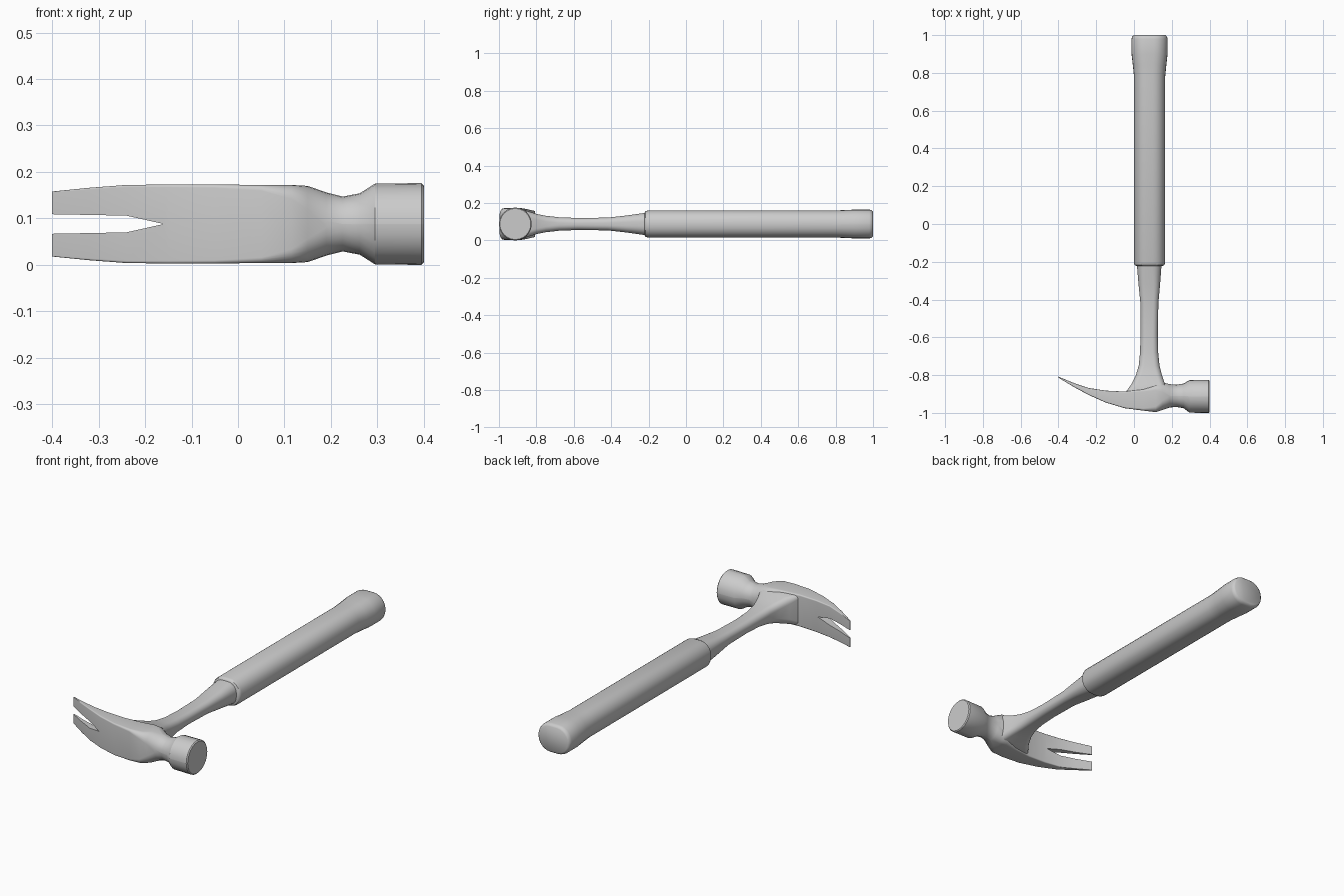
import bpy, bmesh, math
from mathutils import Vector

cube = bpy.data.objects.get("Cube")
if cube:
    bpy.data.objects.remove(cube, do_unlink=True)

MID_Z = 0.088

steel = bpy.data.materials.new("grey_steel")
steel.use_nodes = True
GREY = (0.6, 0.6, 0.6, 1)
steel.diffuse_color = GREY
steel.node_tree.nodes["Principled BSDF"].inputs["Base Color"].default_value = GREY


def rounded_rect(low, high, half_z, radius, steps=6):
    """Outline of a rounded rectangle; a circle when the radius fills it."""
    centre, half = (low + high) / 2, (high - low) / 2
    radius = min(radius, half * 0.999, half_z * 0.999)
    points = []
    for quarter, (sx, sz) in enumerate([(1, 1), (-1, 1), (-1, -1), (1, -1)]):
        for i in range(steps + 1):
            a = math.pi / 2 * (quarter + i / steps)
            points.append((centre + sx * (half - radius) + radius * math.cos(a),
                           MID_Z + sz * (half_z - radius) + radius * math.sin(a)))
    return points


def finish(name, bm, angle=32):
    bmesh.ops.recalc_face_normals(bm, faces=bm.faces)
    mesh = bpy.data.meshes.new(name)
    bm.to_mesh(mesh)
    bm.free()
    obj = bpy.data.objects.new(name, mesh)
    bpy.context.collection.objects.link(obj)
    mesh.materials.append(steel)
    smooth(obj, angle)
    return obj


def smooth(obj, angle):
    bpy.ops.object.select_all(action='DESELECT')
    obj.select_set(True)
    bpy.context.view_layer.objects.active = obj
    bpy.ops.object.shade_smooth_by_angle(angle=math.radians(angle))


def loft(name, sections, along_x, angle=32):
    """Skin sections of (position, low, high, half height, corner radius)."""
    bm = bmesh.new()
    rings = []
    for pos, low, high, half_z, radius in sections:
        ring = []
        for u, z in rounded_rect(low, high, half_z, radius):
            ring.append(bm.verts.new((pos, u, z) if along_x else (u, pos, z)))
        rings.append(ring)
    count = len(rings[0])
    for a, b in zip(rings, rings[1:]):
        for i in range(count):
            j = (i + 1) % count
            bm.faces.new((a[i], a[j], b[j], b[i]))
    bm.faces.new(rings[0])
    bm.faces.new(rings[-1])
    return finish(name, bm, angle)


# Head: claw tip, body, neck and round striking face
head = loft("hammer_head", [
    (-0.40, -0.814, -0.808, 0.070, 0.002),
    (-0.32, -0.862, -0.841, 0.078, 0.004),
    (-0.24, -0.905, -0.868, 0.084, 0.005),
    (-0.15, -0.945, -0.882, 0.085, 0.006),
    (-0.05, -0.975, -0.887, 0.085, 0.007),
    (0.05, -0.988, -0.875, 0.084, 0.012),
    (0.115, -0.996, -0.850, 0.084, 0.030),
    (0.15, -0.985, -0.838, 0.082, 0.050),
    (0.19, -0.971, -0.848, 0.068, 0.061),
    (0.225, -0.969, -0.851, 0.059, 0.059),
    (0.262, -0.975, -0.845, 0.066, 0.066),
    (0.295, -0.999, -0.826, 0.087, 0.087),
    (0.395, -1.0, -0.825, 0.088, 0.088),
    (0.40, -0.995, -0.830, 0.083, 0.083),
], True)

# Nail slot cut through the claw
bm = bmesh.new()
outline = [(-0.16, 0), (-0.24, 0.018), (-0.45, 0.022), (-0.45, -0.022), (-0.24, -0.018)]
slot = bm.faces.new([bm.verts.new((x, -1.1, MID_Z + z)) for x, z in outline])
extruded = bmesh.ops.extrude_face_region(bm, geom=[slot])["geom"]
bmesh.ops.translate(bm, vec=Vector((0, 0.4, 0)),
                    verts=[g for g in extruded if isinstance(g, bmesh.types.BMVert)])
cutter = finish("slot_cutter", bm)
cutter.hide_render = True
cut = head.modifiers.new("slot", 'BOOLEAN')
cut.operation, cut.solver, cut.object = 'DIFFERENCE', 'EXACT', cutter
bpy.context.view_layer.objects.active = head
bpy.ops.object.modifier_apply(modifier=cut.name)
bpy.data.objects.remove(cutter, do_unlink=True)
smooth(head, 32)

# Waisted shank flaring into the head
loft("shank", [
    (-0.94, -0.06, 0.15, 0.080, 0.010),
    (-0.885, -0.04, 0.17, 0.079, 0.020),
    (-0.85, -0.015, 0.165, 0.070, 0.030),
    (-0.80, 0.010, 0.148, 0.054, 0.030),
    (-0.75, 0.025, 0.135, 0.044, 0.030),
    (-0.68, 0.032, 0.128, 0.036, 0.030),
    (-0.58, 0.035, 0.126, 0.032, 0.028),
    (-0.42, 0.034, 0.129, 0.034, 0.028),
    (-0.32, 0.024, 0.138, 0.045, 0.035),
    (-0.20, 0.014, 0.147, 0.062, 0.050),
], False, 40)

# Grip with a flared butt and softened rims
loft("grip", [
    (-0.222, 0.012, 0.153, 0.060, 0.055),
    (-0.217, 0.004, 0.161, 0.068, 0.062),
    (-0.205, 0.000, 0.165, 0.072, 0.066),
    (0.78, 0.000, 0.165, 0.072, 0.066),
    (0.84, -0.006, 0.171, 0.074, 0.070),
    (0.90, -0.013, 0.178, 0.077, 0.073),
    (0.98, -0.013, 0.178, 0.077, 0.073),
    (0.993, -0.009, 0.174, 0.073, 0.069),
    (1.0, 0.000, 0.165, 0.064, 0.060),
], False, 40)
